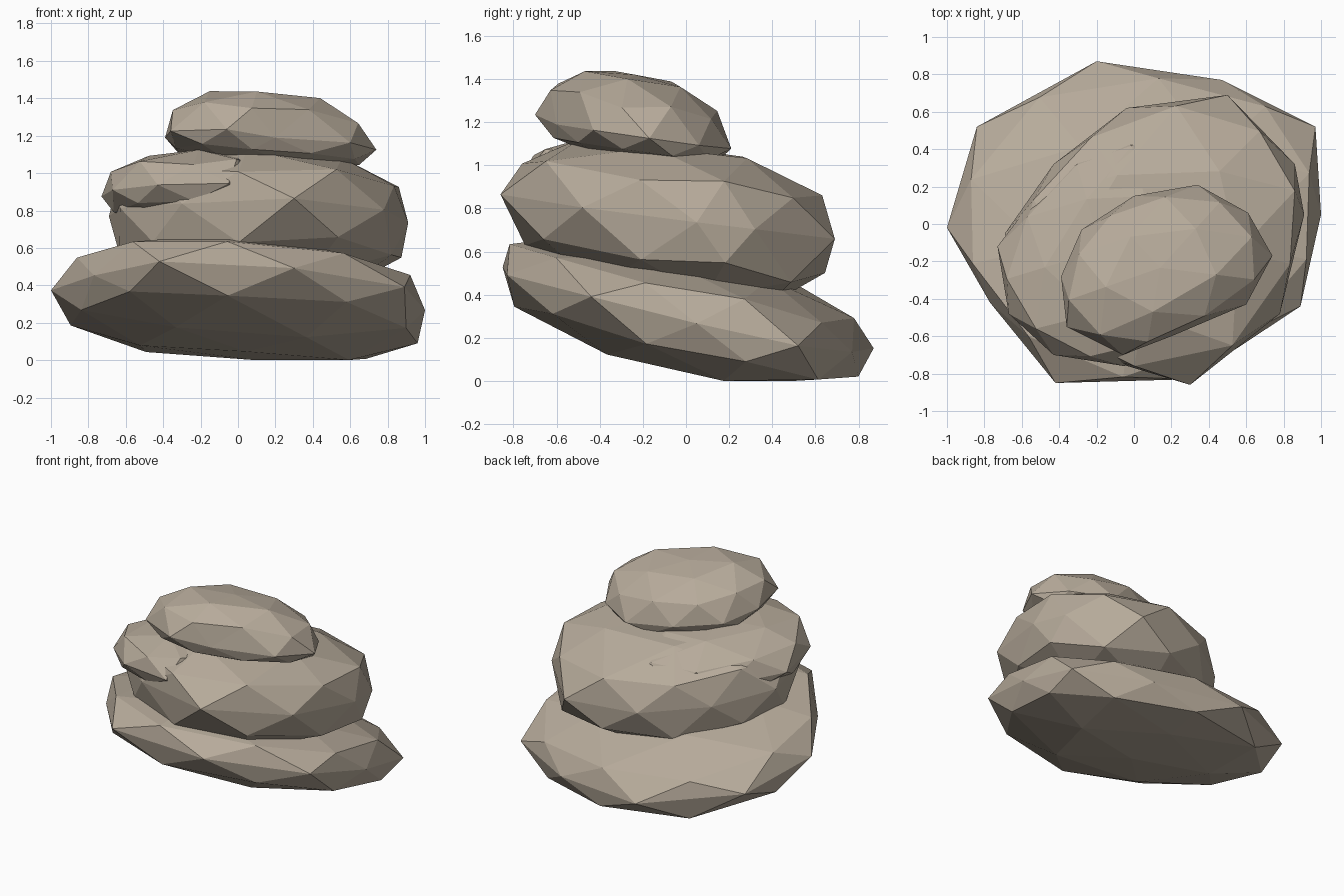
import bpy, bmesh, math, random
from mathutils import Vector

old = bpy.data.objects.get("Cube")
if old:
    bpy.data.objects.remove(old, do_unlink=True)

stone = bpy.data.materials.new("warm grey stone")
stone.use_nodes = True
colour = (.47, .405, .325, 1)
stone.diffuse_color = colour
shader = next(n for n in stone.node_tree.nodes if n.type == 'BSDF_PRINCIPLED')
shader.inputs["Base Color"].default_value = colour
shader.inputs["Roughness"].default_value = .9


def rock(name, rim, height, rise, drop, lean_x, lean_y, seed, blunt):
    """Blunt faceted boulder: an icosphere stretched to a plan rim, then leaned."""
    rng = random.Random(seed)
    corners = [Vector(p) for p in rim]
    centre = sum(corners, Vector((0, 0))) / len(corners)
    bm = bmesh.new()
    bmesh.ops.create_icosphere(bm, subdivisions=2, radius=1)
    for v in bm.verts:
        # position around the rim, starting from the first equator vertex
        turn = math.atan2(v.co.y, v.co.x) / math.tau * len(corners) - .5
        step = math.floor(turn + 1e-4)
        edge = corners[step % len(corners)].lerp(
            corners[(step + 1) % len(corners)], max(turn - step, 0))
        # swell the round section into a blunt one
        radial, up = math.hypot(v.co.x, v.co.y), v.co.z
        swell = (radial ** blunt + abs(up) ** blunt) ** (-1 / blunt)
        radial, up = radial * swell, up * swell
        flat = centre + (edge - centre) * radial
        z = height + up * (rise if up > 0 else drop)
        z += lean_x * (flat.x - centre.x) + lean_y * (flat.y - centre.y)
        z += rng.uniform(-.012, .012)
        v.co = (flat.x, flat.y, max(z, 0))
    bmesh.ops.recalc_face_normals(bm, faces=bm.faces)
    mesh = bpy.data.meshes.new(name)
    bm.to_mesh(mesh)
    bm.free()
    mesh.materials.append(stone)
    obj = bpy.data.objects.new(name, mesh)
    bpy.context.collection.objects.link(obj)
    return obj


# Wide base boulder, high at the front and low at the back
rock("base_rock",
     [(1, .05), (.97, .52), (.47, .77), (-.2, .87), (-.84, .52),
      (-1, -.02), (-.77, -.42), (-.42, -.85), (.3, -.83), (.89, -.44)],
     height=.325, rise=.25, drop=.27, lean_x=-.05, lean_y=-.215, seed=1, blunt=3.4)

# Main middle boulder, deep and steep-sided
rock("middle_rock",
     [(.91, .05), (.86, .32), (.5, .69), (-.04, .62), (-.43, .32),
      (-.69, -.05), (-.63, -.42), (-.3, -.68), (.3, -.86), (.78, -.48)],
     height=.76, rise=.32, drop=.37, lean_x=-.01, lean_y=-.12, seed=2, blunt=4)

# Slab bulging from the front of the middle boulder
rock("front_slab",
     [(.25, -.1), (.3, .25), (.15, .47), (-.15, .45), (-.47, .22),
      (-.73, -.12), (-.67, -.48), (-.43, -.7), (-.05, -.76), (.06, -.62)],
     height=.88, rise=.23, drop=.17, lean_x=.02, lean_y=-.12, seed=3, blunt=3)

# Small boulder on top, domed above and shallow below
rock("top_rock",
     [(.74, -.17), (.61, .06), (.34, .21), (0, .15), (-.28, -.03),
      (-.39, -.28), (-.36, -.55), (-.06, -.7), (.2, -.6), (.6, -.43)],
     height=1.155, rise=.27, drop=.13, lean_x=-.05, lean_y=-.13, seed=4, blunt=2.7)
